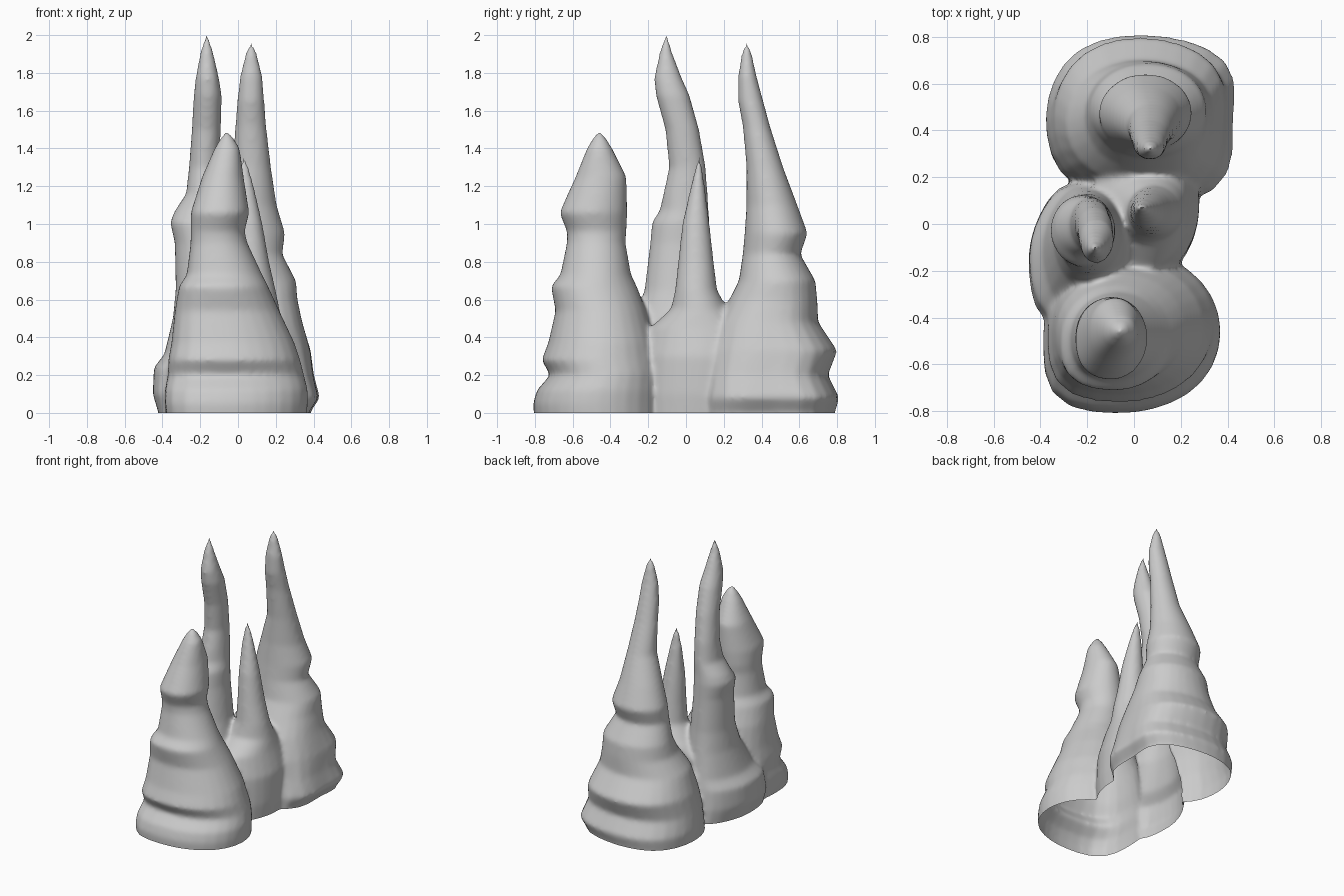
import bpy, bmesh, math

SIDES = 28

# Each section: (z, x min, x max, y min, y max)
front_spire = [
    (-.08, -.36, .36, -.80, -.12), (.05, -.375, .37, -.81, -.12), (.12, -.375, .37, -.79, -.12),
    (.20, -.36, .35, -.72, -.13), (.28, -.36, .33, -.765, -.14), (.37, -.345, .30, -.73, -.16),
    (.54, -.33, .22, -.69, -.21), (.67, -.31, .16, -.715, -.26), (.73, -.27, .13, -.665, -.29),
    (.90, -.25, .05, -.63, -.32), (.96, -.25, .035, -.63, -.315), (1.06, -.25, .06, -.67, -.31),
    (1.25, -.19, .03, -.585, -.315), (1.40, -.125, .01, -.525, -.39), (1.46, -.09, -.025, -.49, -.425),
    (1.495, -.062, -.058, -.462, -.458)]
back_spire = [
    (-.08, -.36, .40, .11, .78), (0, -.37, .40, .11, .785), (.08, -.375, .455, .11, .81),
    (.20, -.36, .42, .12, .75), (.33, -.34, .40, .13, .80), (.48, -.29, .35, .17, .70),
    (.60, -.21, .32, .23, .695), (.70, -.19, .31, .28, .685), (.84, -.15, .235, .30, .605),
    (.95, -.15, .25, .31, .645), (1.10, -.10, .205, .32, .59), (1.30, -.03, .175, .32, .515),
    (1.52, -.015, .15, .30, .445), (1.65, -.005, .14, .275, .41), (1.78, .01, .13, .275, .375),
    (1.91, .04, .10, .295, .348), (1.97, .067, .073, .317, .323)]
left_spire = [
    (-.08, -.41, .05, -.42, .15), (0, -.42, .05, -.42, .15), (.10, -.45, .05, -.44, .15),
    (.24, -.445, .04, -.42, .15), (.31, -.39, .02, -.37, .15), (.50, -.345, -.02, -.27, .14),
    (.65, -.33, -.05, -.22, .13), (.90, -.335, -.08, -.19, .125), (1.01, -.36, -.08, -.18, .125),
    (1.07, -.335, -.09, -.14, .12), (1.16, -.275, -.095, -.12, .115), (1.30, -.26, -.10, -.09, .105),
    (1.50, -.245, -.09, -.11, .07), (1.68, -.235, -.085, -.16, .02), (1.77, -.225, -.10, -.17, -.02),
    (1.91, -.20, -.13, -.14, -.073), (2.02, -.168, -.162, -.106, -.10)]
small_spire = [
    (-.08, -.20, .26, -.25, .40), (.10, -.20, .28, -.25, .42), (.30, -.20, .28, -.23, .40),
    (.45, -.17, .24, -.19, .36), (.55, -.10, .22, -.08, .22), (.65, -.03, .20, -.058, .165),
    (.80, -.02, .165, -.042, .147), (1.0, -.015, .13, -.02, .125), (1.20, -.005, .085, .025, .10),
    (1.30, .005, .06, .05, .085), (1.36, .025, .035, .067, .075)]

def swell(a, z, bulges):
    """Extra radius in given directions, fading out with height."""
    total = 1
    for deg, amount, top in bulges:
        d = (a - math.radians(deg) + math.pi) % math.tau - math.pi
        total += amount * math.exp(-(d / .45) ** 2) * max(0, 1 - max(z, 0) / top)
    return total

def loft(bm, sections, bulges):
    """Skin a closed column through elliptical sections."""
    rings = []
    for z, x0, x1, y0, y1 in sections:
        ring = []
        for i in range(SIDES):
            a = math.tau * i / SIDES
            s = swell(a, z, bulges) / 2
            ring.append(bm.verts.new(((x0 + x1) / 2 + (x1 - x0) * s * math.cos(a),
                                      (y0 + y1) / 2 + (y1 - y0) * s * math.sin(a), z)))
        rings.append(ring)
    for lo, hi in zip(rings, rings[1:]):
        for i in range(SIDES):
            j = (i + 1) % SIDES
            bm.faces.new((lo[i], lo[j], hi[j], hi[i]))
    bm.faces.new(rings[0][::-1])
    bm.faces.new(rings[-1])

# All four spires in one mesh; bulges are (direction, amount, height where they end)
bm = bmesh.new()
loft(bm, front_spire, [(222, .20, 1.6), (160, .04, .7), (290, -.03, .8)])
loft(bm, back_spire, [(222, .09, .7), (308, .18, .8), (0, -.09, .8), (130, .06, .8), (38, .11, .8)])
loft(bm, left_spire, [(228, .19, .6), (110, .15, .7)])
loft(bm, small_spire, [])
mesh = bpy.data.meshes.new("stalagmite_cluster")
bm.to_mesh(mesh)
bm.free()
obj = bpy.data.objects.new("stalagmite_cluster", mesh)
bpy.context.collection.objects.link(obj)

# Fuse the spires and soften the joins
rem = obj.modifiers.new("fuse", 'REMESH')
rem.mode = 'VOXEL'
rem.voxel_size = 0.014
smo = obj.modifiers.new("soften", 'SMOOTH')
smo.factor = 0.5
smo.iterations = 12
dg = bpy.context.evaluated_depsgraph_get()
fused = bpy.data.meshes.new_from_object(obj.evaluated_get(dg))
obj.modifiers.clear()

# Slice the base flat at the ground and leave it open
bm = bmesh.new()
bm.from_mesh(fused)
bmesh.ops.bisect_plane(bm, geom=bm.verts[:] + bm.edges[:] + bm.faces[:], dist=1e-5,
                       plane_co=(0, 0, 0), plane_no=(0, 0, 1), clear_inner=True)
for f in bm.faces:
    f.smooth = True
bm.to_mesh(fused)
bm.free()
obj.data = fused
